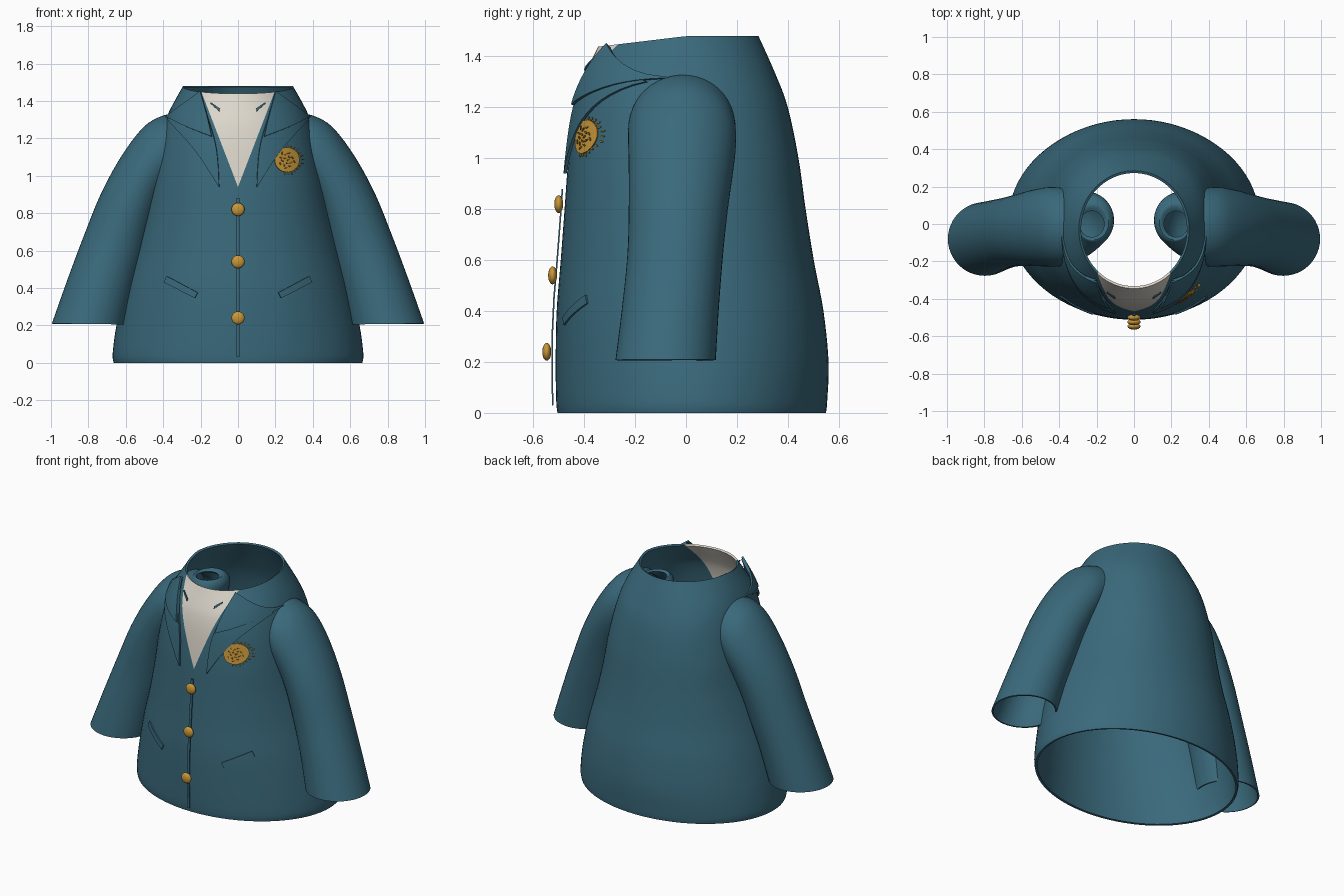
import bpy, bmesh, math, random
from mathutils import Vector

random.seed(4)
cube = bpy.data.objects.get("Cube")
if cube:
    bpy.data.objects.remove(cube, do_unlink=True)


def material(name, rgb):
    m = bpy.data.materials.new(name)
    m.use_nodes = True
    m.diffuse_color = (*rgb, 1)
    bsdf = next(n for n in m.node_tree.nodes if n.type == 'BSDF_PRINCIPLED')
    bsdf.inputs["Base Color"].default_value = (*rgb, 1)
    bsdf.inputs["Roughness"].default_value = 0.7
    return m


TEAL = material("teal cloth", (0.042, 0.142, 0.2))
CREAM = material("cream shirt", (0.72, 0.68, 0.6))
GOLD = material("gold", (0.58, 0.31, 0.04))
BROWN = material("dark bronze", (0.18, 0.1, 0.02))


def finish(name, bm, mats, thickness=0.0, offset=0.0):
    """Turn a bmesh into a smooth, optionally thickened, object."""
    bmesh.ops.recalc_face_normals(bm, faces=bm.faces)
    me = bpy.data.meshes.new(name)
    bm.to_mesh(me)
    bm.free()
    for m in mats:
        me.materials.append(m)
    ob = bpy.data.objects.new(name, me)
    bpy.context.collection.objects.link(ob)
    bpy.ops.object.select_all(action='DESELECT')
    ob.select_set(True)
    bpy.context.view_layer.objects.active = ob
    if thickness:
        mod = ob.modifiers.new("thickness", 'SOLIDIFY')
        mod.thickness = thickness
        mod.offset = offset
        bpy.ops.object.modifier_apply(modifier=mod.name)
    bpy.ops.object.shade_smooth_by_angle(angle=math.radians(40))
    return ob


def spline(rows, steps):
    """Catmull-Rom interpolation of equal-length tuples."""
    pts = [Vector(r) for r in rows]
    out = []
    for i in range(len(pts) - 1):
        a, b, c, d = pts[max(i - 1, 0)], pts[i], pts[i + 1], pts[min(i + 2, len(pts) - 1)]
        for k in range(steps):
            t = k / steps
            out.append(0.5 * (2 * b + (c - a) * t + (2 * a - 5 * b + 4 * c - d) * t * t
                              + (3 * b - a - 3 * c + d) * t ** 3))
    return out + [pts[-1]]


def skin(bm, rings, closed=True):
    """Bridge consecutive rings of points with quads."""
    vs = [[bm.verts.new(p) for p in ring] for ring in rings]
    n = len(vs[0])
    for lo, hi in zip(vs, vs[1:]):
        for j in range(n if closed else n - 1):
            k = (j + 1) % n
            quad = list(dict.fromkeys((lo[j], lo[k], hi[k], hi[j])))
            bm.faces.new(quad)


# Body profile: height, half width, front y, back y, squareness
BODY = spline([
    (0, 0.665, -0.505, 0.55, 2), (0.05, 0.67, -0.51, 0.555, 2),
    (0.2, 0.65, -0.512, 0.56, 2), (0.4, 0.605, -0.508, 0.54, 2.05),
    (0.6, 0.55, -0.492, 0.502, 2.1), (0.8, 0.5, -0.477, 0.47, 2.2),
    (1.0, 0.46, -0.462, 0.442, 2.3), (1.2, 0.415, -0.437, 0.4, 2.3),
    (1.33, 0.375, -0.402, 0.352, 2.2), (1.48, 0.295, -0.345, 0.285, 2)], 5)


def front_y(x, z):
    """Front surface of the body at x, z."""
    row = BODY[-1]
    for a, b in zip(BODY, BODY[1:]):
        if z <= b[0]:
            row = a.lerp(b, (z - a[0]) / (b[0] - a[0]))
            break
    _, rx, f, b, n = row
    inside = max(0, 1 - (abs(x) / rx) ** n)
    return (f + b) / 2 - (b - f) / 2 * inside ** (1 / n)


def on_front(x, z, lift):
    return (x, front_y(x, z) - lift, z)


# Jacket body, with the shirt opening cut as a V
V_LOW, V_SLOPE = 0.94, 0.385
rings = []
for z, rx, f, b, n in BODY:
    ring = []
    for j in range(80):
        a = math.tau * j / 80
        c, s = math.cos(a), math.sin(a)
        x = rx * math.copysign(abs(c) ** (2 / n), c)
        y = (f + b) / 2 + (b - f) / 2 * math.copysign(abs(s) ** (2 / n), s)
        drop = 0.12 * max(0, -y) * max(0, (z - 1.3) / 0.18)
        ring.append((x, y, z - drop))
    rings.append(ring)
bm = bmesh.new()
skin(bm, rings)
for side in (1, -1):
    faces = [f for f in bm.faces if f.calc_center_median().y < -0.1]
    geom = faces + list({e for f in faces for e in f.edges}) + list({v for f in faces for v in f.verts})
    bmesh.ops.bisect_plane(bm, geom=geom, plane_co=(0, 0, V_LOW),
                           plane_no=(side, 0, -V_SLOPE), dist=1e-5)
for f in bm.faces:
    c = f.calc_center_median()
    if c.y < -0.1 and abs(c.x) < (c.z - V_LOW) * V_SLOPE:
        f.material_index = 1
finish("jacket_body", bm, [TEAL, CREAM], 0.014, -1)

# Sleeves: upper edge x, z, lower edge x, z, centre y, half depth
SLEEVE = spline([
    (0.29, 1.325, 0.16, 1.325, 0, 0.07), (0.305, 1.335, 0.13, 1.335, 0.01, 0.1),
    (0.33, 1.31, 0.11, 1.26, 0.02, 0.14), (0.345, 1.315, 0.2, 1.02, 0, 0.18),
    (0.39, 1.325, 0.37, 0.93, -0.015, 0.208), (0.5, 1.265, 0.41, 0.86, -0.015, 0.212),
    (0.62, 1.11, 0.43, 0.8, -0.02, 0.205), (0.73, 0.91, 0.46, 0.7, -0.03, 0.195),
    (0.82, 0.69, 0.5, 0.56, -0.042, 0.188), (0.91, 0.45, 0.55, 0.4, -0.06, 0.19),
    (0.995, 0.21, 0.6, 0.205, -0.08, 0.197)], 5)
for side, label in ((1, "left"), (-1, "right")):
    rings = []
    for ux, uz, lx, lz, cy, ry in SLEEVE:
        ring = []
        for j in range(48):
            a = math.tau * j / 48
            t = 0.5 + 0.5 * math.cos(a)
            ring.append((side * (lx + (ux - lx) * t), cy + ry * math.sin(a), lz + (uz - lz) * t))
        rings.append(ring)
    bm = bmesh.new()
    skin(bm, rings)
    finish(label + "_sleeve", bm, [TEAL], 0.01, -1)


def patch(name, inner, outer, side, lift, mat, thickness=0.008):
    """Panel lying on the body front between two x, z edge curves."""
    rows = []
    for p, q in zip(spline(inner, 8), spline(outer, 8)):
        row = [p.lerp(q, k / 10) for k in range(11)]
        rows.append([on_front(side * r[0], r[1], lift) for r in row])
    bm = bmesh.new()
    skin(bm, rows, closed=False)
    bmesh.ops.remove_doubles(bm, verts=bm.verts, dist=1e-4)
    finish(name, bm, [mat], thickness)


# Lapels, collar flaps, pocket welts and small shirt folds
for side, label in ((1, "left"), (-1, "right")):
    patch(label + "_lapel", [(0.1, 0.94), (0.12, 1.17), (0.205, 1.44)],
          [(0.102, 0.94), (0.225, 1.13), (0.375, 1.3)], side, 0.014, TEAL, 0.012)
    patch(label + "_collar", [(0.14, 1.21), (0.165, 1.32), (0.2, 1.45)],
          [(0.142, 1.21), (0.27, 1.26), (0.385, 1.315)], side, 0.027, TEAL, 0.012)
    patch(label + "_pocket_welt", [(0.23, 0.345), (0.395, 0.43)],
          [(0.215, 0.375), (0.38, 0.463)], side, 0.004, TEAL)
    patch(label + "_shirt_fold", [(0.1, 1.345), (0.146, 1.385)],
          [(0.098, 1.36), (0.144, 1.392)], side, 0.012, TEAL, 0.006)

# Front placket strip
patch("front_placket", [(-0.008, 0.03), (-0.008, 0.88)], [(0.008, 0.03), (0.008, 0.88)],
      1, 0.014, TEAL, 0.006)

# Buttons
for i, (y, z) in enumerate(((-0.5, 0.82), (-0.524, 0.54), (-0.547, 0.24))):
    bm = bmesh.new()
    bmesh.ops.create_uvsphere(bm, u_segments=24, v_segments=14, radius=0.035)
    for v in bm.verts:
        v.co = (v.co.x, v.co.y * 0.5 + y, v.co.z + z)
    finish("button_%d" % (i + 1), bm, [GOLD])


def add_disc(bm, cx, cz, rx, rz, turn, lift, n):
    """Flat oval lying on the body front."""
    rings = []
    for r in (0.02, 0.5, 1):
        ring = []
        for j in range(n):
            a = math.tau * j / n
            u, w = r * rx * math.cos(a), r * rz * math.sin(a)
            ring.append(on_front(cx + u * math.cos(turn) - w * math.sin(turn),
                                 cz + u * math.sin(turn) + w * math.cos(turn), lift))
        rings.append(ring)
    skin(bm, rings)


# Chest badge with leafy flecks and a scattered fringe
BX, BZ = 0.262, 1.085
bm = bmesh.new()
add_disc(bm, BX, BZ, 0.066, 0.066, 0, 0.01, 32)
for j in range(14):
    a = -1.7 + 3.2 * j / 13
    r = random.uniform(0.07, 0.088)
    add_disc(bm, BX + r * math.cos(a), BZ + r * math.sin(a), 0.007, 0.003, a, 0.01, 8)
finish("chest_badge", bm, [GOLD], 0.005)
bm = bmesh.new()
for j in range(16):
    a, r = j * 2.4, 0.045 * math.sqrt((j + 0.5) / 16)
    add_disc(bm, BX + r * math.cos(a), BZ + r * math.sin(a), 0.009, 0.004,
             random.uniform(0, math.pi), 0.015, 8)
finish("badge_flecks", bm, [BROWN], 0.003)
